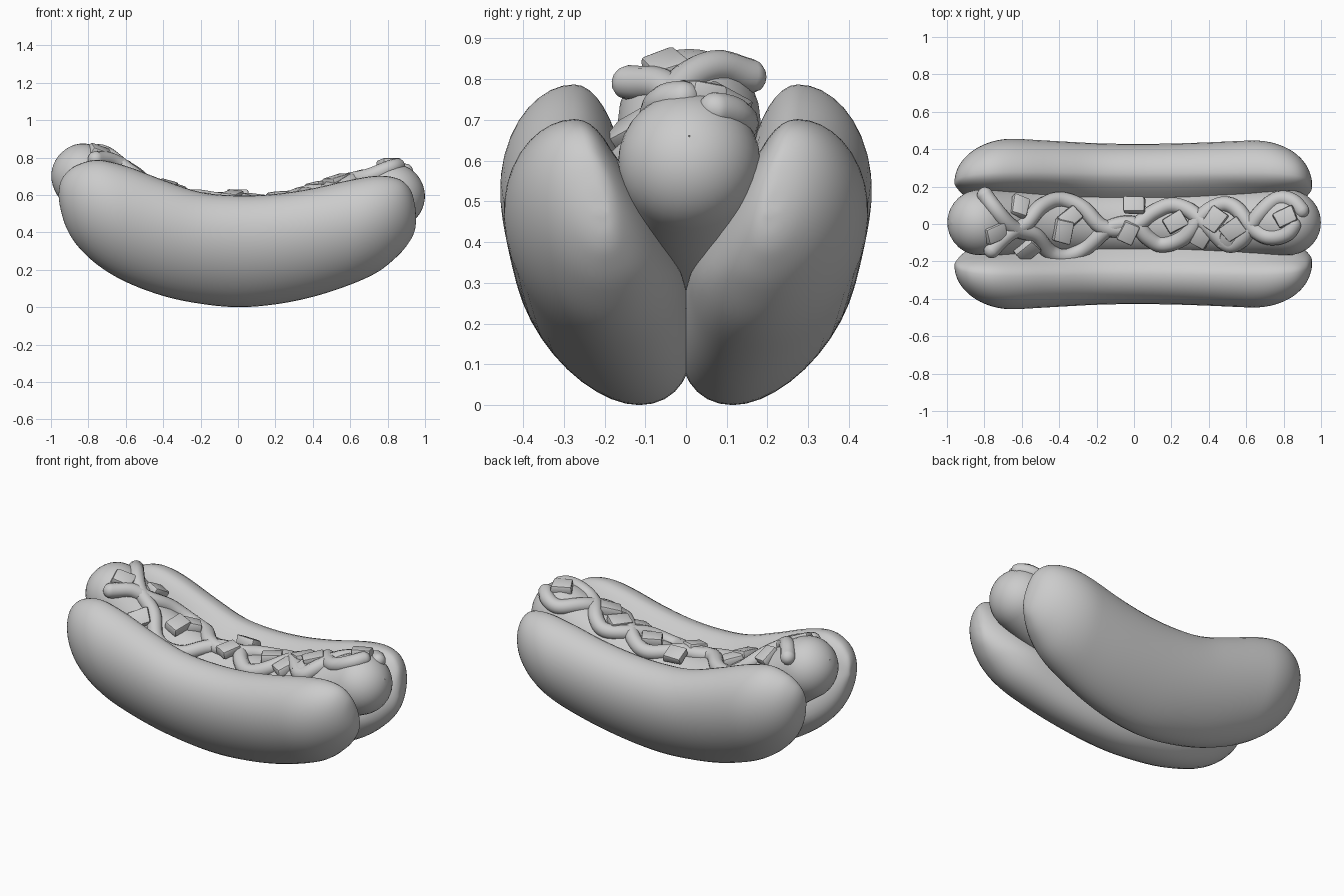
import bpy, bmesh, math, random
from mathutils import Vector, Euler

if "Cube" in bpy.data.objects:
    bpy.data.objects.remove(bpy.data.objects["Cube"])

random.seed(4)


def smooth_path(pts, n):
    """Catmull-Rom samples through a list of points."""
    P = [Vector(p) for p in pts]
    P = [2 * P[0] - P[1]] + P + [2 * P[-1] - P[-2]]
    out = []
    for i in range(1, len(P) - 2):
        a, b, c, d = P[i - 1:i + 3]
        for k in range(n):
            t = k / n
            out.append(0.5 * (2 * b + (c - a) * t + (2 * a - 5 * b + 4 * c - d) * t * t
                              + (3 * b - a - 3 * c + d) * t ** 3))
    return out + [P[-2]]


def tube(name, path, r, res):
    """Round-ended tube of radius r along a dense path."""
    S = [0.0]
    for a, b in zip(path, path[1:]):
        S.append(S[-1] + (b - a).length)
    L = S[-1]
    cap = [r * (1 - math.cos(k * math.pi / 20)) for k in range(10)]
    n = max(8, int(L / (r * 0.4)))
    stops = cap + [r + (L - 2 * r) * k / n for k in range(n + 1)] + [L - c for c in reversed(cap)]
    cu = bpy.data.curves.new(name, 'CURVE')
    cu.dimensions = '3D'
    cu.bevel_depth = r
    cu.bevel_resolution = res
    sp = cu.splines.new('POLY')
    sp.points.add(len(stops) - 1)
    j = 0
    for p, s in zip(sp.points, stops):
        while j < len(S) - 2 and S[j + 1] < s:
            j += 1
        f = (s - S[j]) / (S[j + 1] - S[j])
        p.co = (*path[j].lerp(path[j + 1], f), 1)
        d = min(s, L - s)
        p.radius = 1 if d >= r else max(0.01, math.sqrt(1 - ((r - d) / r) ** 2))
    ob = bpy.data.objects.new(name, cu)
    bpy.context.collection.objects.link(ob)
    bpy.ops.object.select_all(action='DESELECT')
    ob.select_set(True)
    bpy.context.view_layer.objects.active = ob
    bpy.ops.object.convert(target='MESH')
    return bpy.context.object


# Bun half: side silhouette as (x, top z, bottom z), leaning outward with height
stations = [(-.96, .60, .60), (-.95, .665, .53), (-.92, .715, .43), (-.86, .76, .33),
            (-.75, .787, .225), (-.6, .755, .135), (-.4, .68, .06), (-.2, .615, .018),
            (0, .597, 0), (.2, .605, .015), (.4, .635, .055), (.6, .68, .12),
            (.75, .702, .19), (.86, .685, .28), (.92, .63, .355), (.945, .55, .41), (.953, .47, .47)]
SIDES = 40
bm = bmesh.new()
rings = []
for x, zt, zb in smooth_path(stations, 5)[1:-1]:
    d = min(x + .96, .953 - x)
    e = 1 if d > .34 else math.sqrt(max(.0004, 1 - ((.34 - d) / .34) ** 2))
    ring = []
    for k in range(SIDES):
        a = 2 * math.pi * k / SIDES
        z = (zt + zb) / 2 - (zt - zb) / 2 * math.cos(a)
        lean = .115 + .42 * z - .27 * z * z - .05 * (1 - e)
        inner = max(.13, .222 - .3 * max(0, z - .32))
        w = .2 if math.sin(a) > 0 else inner
        ring.append(bm.verts.new((x, lean + w * e * math.sin(a), z)))
    rings.append(ring)
for A, B in zip(rings, rings[1:]):
    for k in range(SIDES):
        m = (k + 1) % SIDES
        bm.faces.new((A[k], A[m], B[m], B[k]))
for ring, tip in ((rings[0], (-.96, .22, .60)), (rings[-1], (.953, .205, .47))):
    v = bm.verts.new(tip)
    for k in range(SIDES):
        bm.faces.new((ring[k], ring[(k + 1) % SIDES], v))
bmesh.ops.recalc_face_normals(bm, faces=bm.faces)
me = bpy.data.meshes.new("bun")
bm.to_mesh(me)
bm.free()
me.polygons.foreach_set("use_smooth", [True] * len(me.polygons))
bun = bpy.data.objects.new("bun", me)
bpy.context.collection.objects.link(bun)
mir = bun.modifiers.new("mirror", 'MIRROR')
mir.use_axis = (False, True, False)
mir.use_mirror_merge = False

# Sausage, bent upward at both ends
R = .175
MID_Y = .008
spine = smooth_path([(-.976, MID_Y, .785), (-.828, MID_Y, .70), (-.6, MID_Y, .545), (-.3, MID_Y, .43),
                     (0, MID_Y, .395), (.3, MID_Y, .418), (.6, MID_Y, .50), (.828, MID_Y, .595),
                     (.986, MID_Y, .66)], 10)
tube("sausage", spine, R, 14)


def on_top(x, y, lift):
    """Point above the sausage surface, plus the local slope angle."""
    yy = min(abs(y - MID_Y), .14)
    rr = (R + lift) ** 2 - yy * yy
    for cx, cz, start in ((-.828, .70, .74), (.828, .595, .76)):
        if x * cx > 0 and abs(x) > start:      # round end
            h = math.sqrt(max(.004, rr - (x - cx) ** 2))
            return Vector((x, y, cz + h)), -math.atan((x - cx) / h)
    i = 0
    while i < len(spine) - 2 and spine[i + 1].x < x:
        i += 1
    a, b = spine[i], spine[i + 1]
    slope = (b.z - a.z) / (b.x - a.x)
    z = a.z + slope * (x - a.x) + math.sqrt(rr * (1 + slope * slope))
    return Vector((x, y, z)), math.atan(slope)


# Two weaving sauce strands
strands = {
    "sauce_strand_a": [(-.82, .19), (-.75, .09), (-.65, -.02), (-.53, -.06), (-.45, -.15), (-.36, -.175),
                       (-.25, -.12), (-.13, -.02), (0, 0), (.07, -.07), (.15, -.11), (.27, -.07),
                       (.37, .05), (.47, .105), (.55, .08), (.63, -.02), (.72, -.07), (.82, -.05), (.87, .03)],
    "sauce_strand_b": [(-.79, -.17), (-.68, -.06), (-.58, 0), (-.5, .09), (-.4, .13), (-.28, .09),
                       (-.18, -.01), (-.08, -.03), (.02, 0), (.1, .06), (.2, .1), (.3, .07), (.4, -.02),
                       (.5, -.11), (.58, -.08), (.66, .04), (.76, .13), (.85, .12), (.92, .04)],
}
for name, pts in strands.items():
    flat = smooth_path([(x, y, 0) for x, y in pts], 5)
    path = [on_top(p.x, p.y, 0 if p.x < .6 else -.012)[0] for p in flat]
    for _ in range(3):      # soften the height steps
        zs = [p.z for p in path]
        for i in range(1, len(path) - 1):
            path[i].z = (zs[i - 1] + zs[i] + zs[i + 1]) / 3
    tube(name, path, .043, 4)

# Chopped onion pieces: x, y, lift, turn in degrees
pieces = [(-.61, .09, .015, 70), (-.74, -.05, -.01, 20), (-.57, -.14, .015, 50), (-.34, .035, .01, 40),
          (-.38, -.04, .015, 80), (-.03, -.045, .03, 65), (0, .1, .04, 0), (.22, .01, .01, 30),
          (.36, -.07, .01, 60), (.43, .02, .015, 55), (.53, -.03, .02, 35), (.5, -.08, .01, 70),
          (.81, .035, 0, 25)]
for i, (x, y, lift, turn) in enumerate(pieces):
    p, slope = on_top(x, y, lift)
    bm = bmesh.new()
    bmesh.ops.create_cube(bm, size=1)
    for v in bm.verts:
        k = random.uniform(.85, 1.1)
        v.co = Vector((v.co.x * .12 * k, v.co.y * .095 * k, v.co.z * .05))
    bmesh.ops.bevel(bm, geom=bm.edges[:], offset=.01, segments=2, profile=.5, affect='EDGES')
    me = bpy.data.meshes.new("onion_piece")
    bm.to_mesh(me)
    bm.free()
    ob = bpy.data.objects.new(f"onion_piece_{i + 1}", me)
    ob.location = p
    tilt = Euler((-math.asin(max(-.8, min(.8, y / R))) * .8, -slope * .7, 0)).to_matrix()
    ob.rotation_euler = (tilt @ Euler((0, 0, math.radians(turn))).to_matrix()).to_euler()
    bpy.context.collection.objects.link(ob)
    bpy.ops.object.select_all(action='DESELECT')
    ob.select_set(True)
    bpy.context.view_layer.objects.active = ob
    bpy.ops.object.shade_smooth_by_angle()
